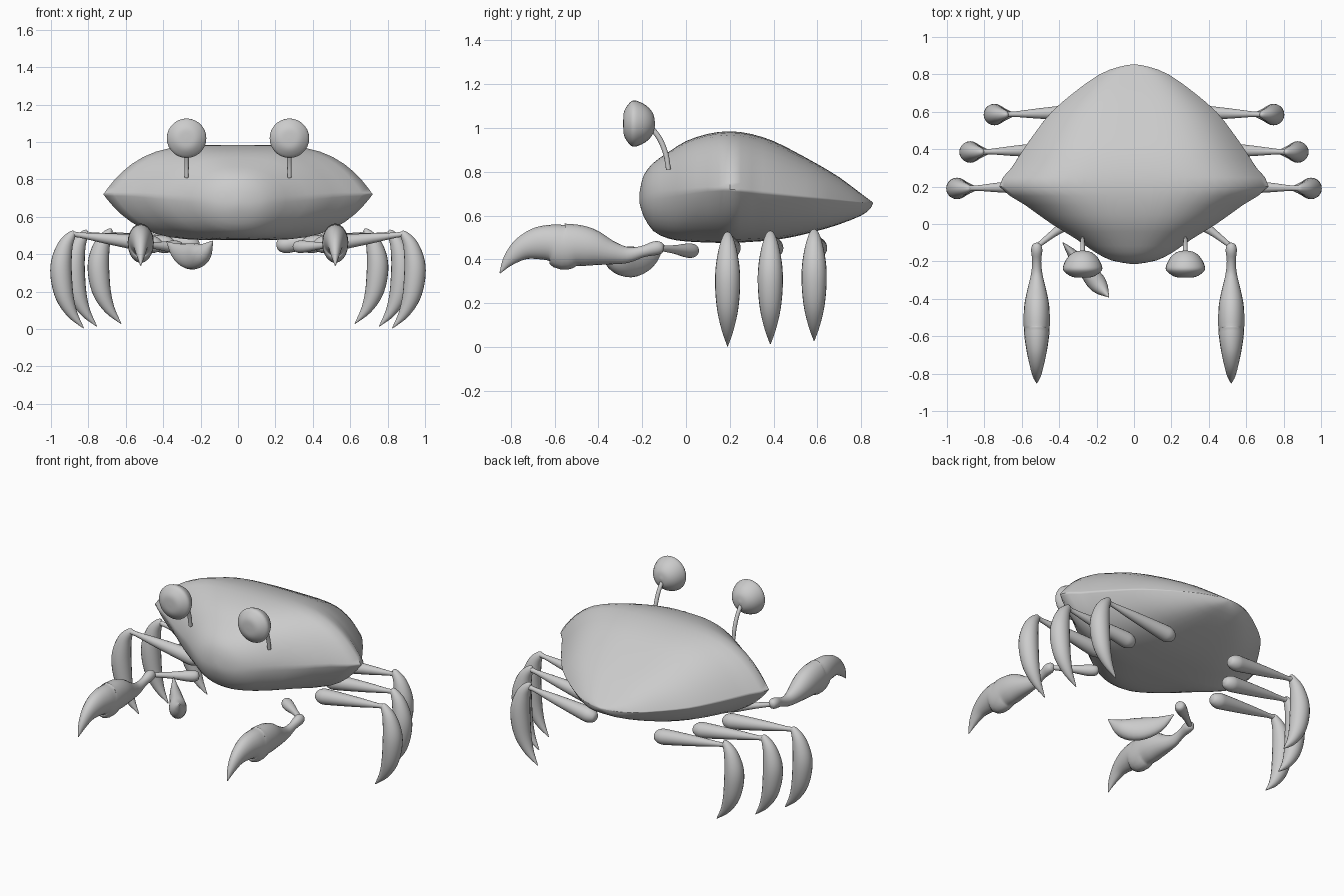
import bpy
import bmesh
from math import cos, sin, pi, radians
from mathutils import Vector

cube = bpy.data.objects.get("Cube")
if cube:
    bpy.data.objects.remove(cube)

grey = bpy.data.materials.new("shell grey")
grey.use_nodes = True
colour = (0.6, 0.6, 0.6, 1)
grey.diffuse_color = colour
grey.node_tree.nodes["Principled BSDF"].inputs["Base Color"].default_value = colour


def smooth_path(stations, steps):
    """Catmull-Rom interpolation through tuples of any length."""
    pts = [Vector(s) for s in stations]
    pts = [pts[0] * 2 - pts[1]] + pts + [pts[-1] * 2 - pts[-2]]
    out = []
    for a, b, c, d in zip(pts, pts[1:], pts[2:], pts[3:]):
        for i in range(steps):
            t = i / steps
            out.append(b + (c - a) * (t / 2) + (a * 2 - b * 5 + c * 4 - d) * (t * t / 2)
                       + (b * 3 - a - c * 3 + d) * (t ** 3 / 2))
    return out + [pts[-2]]


def loft(name, rings, mirror=False):
    """Skin a list of equal rings, cap both ends, optionally mirror in x."""
    bm = bmesh.new()
    rows = [[bm.verts.new(p) for p in ring] for ring in rings]
    n = len(rows[0])
    for lo, hi in zip(rows, rows[1:]):
        for i in range(n):
            j = (i + 1) % n
            bm.faces.new((lo[i], lo[j], hi[j], hi[i]))
    bm.faces.new(rows[0])
    bm.faces.new(rows[-1])
    bmesh.ops.recalc_face_normals(bm, faces=bm.faces)
    mesh = bpy.data.meshes.new(name)
    bm.to_mesh(mesh)
    bm.free()
    mesh.materials.append(grey)
    mesh.shade_smooth()
    mesh.set_sharp_from_angle(angle=radians(60))
    obj = bpy.data.objects.new(name, mesh)
    bpy.context.collection.objects.link(obj)
    if mirror:
        obj.modifiers.new("mirror", 'MIRROR').use_mirror_merge = False
    return obj


def tube(name, stations, side, mirror=True, steps=4, sides=20):
    """Elliptical limb; stations are x, y, z, half width along side, half depth."""
    path = smooth_path(stations, steps)
    rings = []
    for k, p in enumerate(path):
        tangent = (path[min(k + 1, len(path) - 1)] - path[max(k - 1, 0)]).to_3d()
        tangent.normalize()
        u = Vector(side)
        u = (u - tangent * u.dot(tangent)).normalized()
        v = tangent.cross(u)
        w, d = max(p[3], 0.002), max(p[4], 0.002)
        angles = [2 * pi * i / sides for i in range(sides)]
        rings.append([p.to_3d() + u * w * cos(a) + v * d * sin(a) for a in angles])
    return loft(name, rings, mirror)


# Shell: y, half width, rim height, top, bottom; blunt nose, sharp rim behind
shell = [(-.213, .02, .68, .7, .66), (-.195, .12, .68, .78, .6), (-.15, .21, .69, .84, .53),
         (-.08, .31, .7, .89, .495), (0, .44, .71, .94, .482), (.1, .58, .72, .973, .477),
         (.2, .72, .72, .985, .475), (.3, .655, .71, .972, .48), (.4, .59, .7, .94, .488),
         (.5, .52, .69, .89, .505), (.6, .44, .68, .835, .53), (.7, .325, .67, .775, .56),
         (.8, .185, .66, .7, .6), (.84, .08, .658, .67, .63), (.853, .01, .657, .66, .654)]
rings = []
for y, w, rim, top, bottom in smooth_path(shell, 2):
    f = min(max((y + .2) / .4, 0), 1)
    ring = []
    for i in range(48):
        a = 2 * pi * i / 48
        lift = max(1 - abs(cos(a)) ** (2 + 2 * f), 0) ** (.5 + .5 * f)
        height = top - rim if sin(a) > 0 else bottom - rim
        ring.append((w * cos(a), y, rim + height * lift))
    rings.append(ring)
loft("shell", rings)

# Walking legs: knee offset, y, inner end, raise of the tip
for name, dx, y, inner, dz in (("front", 0, .19, .45, 0), ("middle", -.07, .385, .38, .01),
                               ("rear", -.2, .585, .25, .025)):
    knee = .885 + dx
    upper = []
    for t, r in ((0, .004), (.02, .028), (.09, .045), (.2, .044), (.6, .028), (.88, .014),
                 (.97, .017), (1, .004)):
        upper.append((inner - .045 + (knee - inner + .065) * t, y + .015 * (1 - t),
                      .445 + .065 * t, r, r))
    tube(name + "_upper_legs", upper, (0, 1, 0))
    lower = [(.872, .517, .004), (.885, .508, .02), (.922, .45, .04), (.944, .36, .055),
             (.944, .27, .057), (.926, .17, .048), (.885, .08, .028), (.825, .004, .002)]
    tube(name + "_lower_legs",
         [(x + dx, y, z + dz * (1 - z), r, r) for x, z, r in lower], (0, 1, 0))

# Short arms running from under the shell to the claws
tube("arms", [(.3, .045, .44, .004, .004), (.31, .038, .44, .027, .027),
              (.345, .01, .44, .033, .033), (.43, -.05, .445, .02, .02),
              (.5, -.105, .45, .014, .014), (.525, -.125, .45, .01, .01)], (.6, .8, 0))

# Claws: y, centre height, half width, half height
claw = [(-.1, .45, .004, .004), (-.11, .451, .022, .024), (-.14, .451, .03, .032),
        (-.2, .435, .024, .026), (-.27, .42, .031, .037), (-.35, .432, .05, .057),
        (-.43, .453, .066, .084), (-.5, .464, .07, .095), (-.56, .459, .069, .106),
        (-.61, .475, .065, .085), (-.68, .472, .054, .073), (-.75, .447, .039, .052),
        (-.81, .395, .022, .028), (-.85, .337, .002, .002)]
tube("claws", [(.52, *s) for s in claw], (1, 0, 0))

# Loose lower pincer on one side only
tube("right_lower_pincer",
     [(-.38, -.1, .465, .003, .003), (-.32, -.17, .41, .03, .05), (-.25, -.25, .388, .044, .07),
      (-.19, -.325, .405, .048, .055), (-.135, -.39, .47, .003, .003)],
     (.77, .64, 0), mirror=False)

# Eyestalks and domed eyes
tube("eyestalks", [(.275, -.08, .81, .011, .011), (.275, -.092, .88, .012, .012),
                   (.275, -.12, .95, .012, .012), (.275, -.165, 1.01, .012, .012)], (1, 0, 0))
eye = [(-.287, .004), (-.284, .05), (-.268, .082), (-.243, .105), (-.21, .098),
       (-.175, .077), (-.15, .045), (-.141, .003)]
tube("eyes", [(.275, y, 1.02, r, r) for y, r in eye], (1, 0, 0), sides=28)
